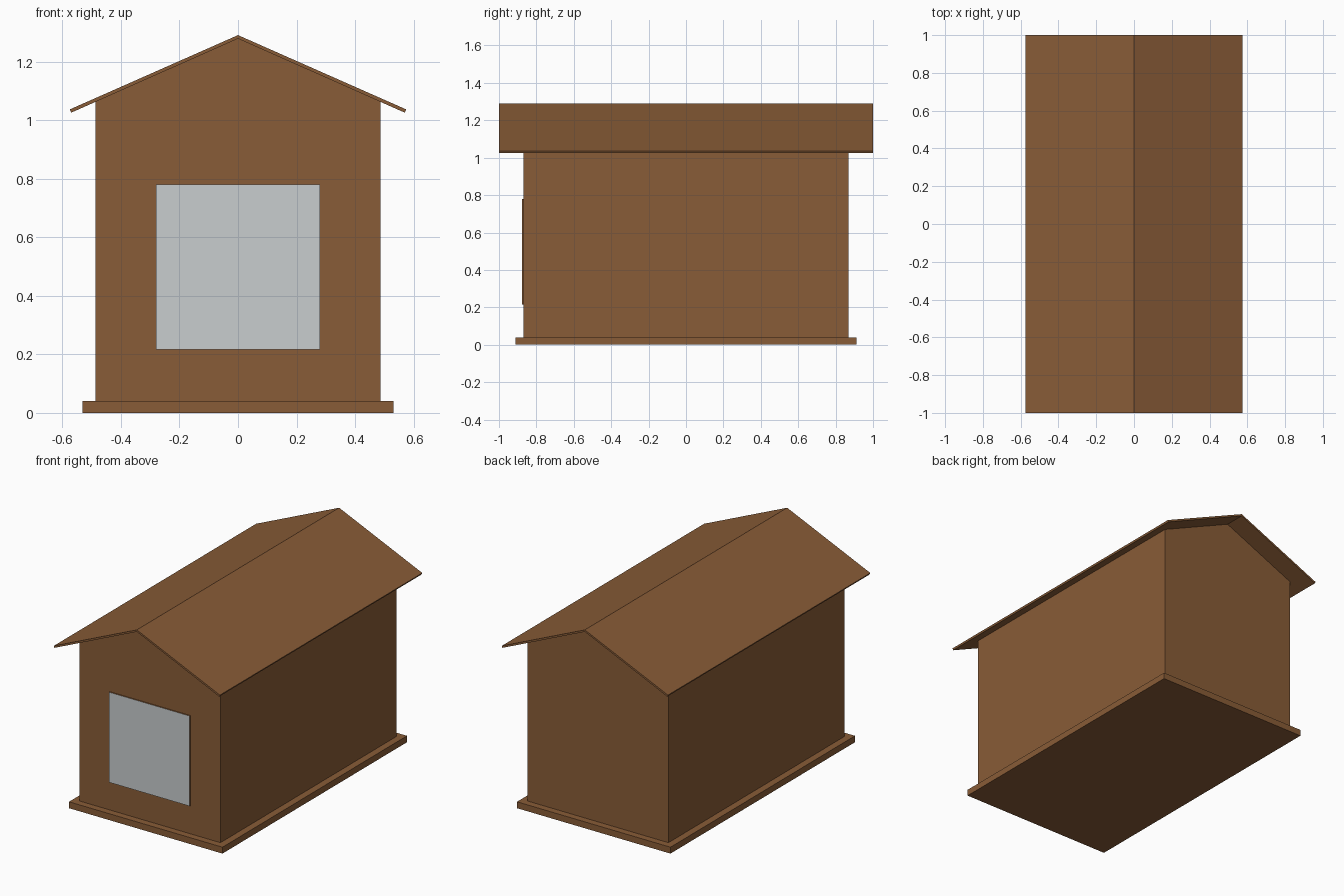
import bpy
import bmesh

cube = bpy.data.objects.get("Cube")
if cube:
    bpy.data.objects.remove(cube, do_unlink=True)


def material(name, rgb):
    mat = bpy.data.materials.new(name)
    mat.use_nodes = True
    mat.diffuse_color = (*rgb, 1)
    mat.node_tree.nodes["Principled BSDF"].inputs["Base Color"].default_value = (*rgb, 1)
    return mat


brown = material("brown wood", (0.25, 0.107, 0.038))
grey = material("pale grey glass", (0.58, 0.61, 0.62))


def extrude_profile(name, profile, y_front, y_back, mats=(brown,)):
    """Extrude an x-z outline from front to back."""
    bm = bmesh.new()
    face = bm.faces.new([bm.verts.new((x, y_front, z)) for x, z in profile])
    result = bmesh.ops.extrude_face_region(bm, geom=[face], use_keep_orig=True)
    for item in result["geom"]:
        if isinstance(item, bmesh.types.BMVert):
            item.co.y = y_back
    bmesh.ops.recalc_face_normals(bm, faces=bm.faces)
    mesh = bpy.data.meshes.new(name)
    bm.to_mesh(mesh)
    bm.free()
    for mat in mats:
        mesh.materials.append(mat)
    obj = bpy.data.objects.new(name, mesh)
    bpy.context.collection.objects.link(obj)
    return obj


def rectangle(half_width, bottom, top):
    return [(-half_width, bottom), (half_width, bottom),
            (half_width, top), (-half_width, top)]


# Floor slab
extrude_profile("base", rectangle(0.531, 0, 0.04), -0.912, 0.912)

# Gabled body
extrude_profile("walls", [(-0.487, 0.04), (0.487, 0.04), (0.487, 1.066),
                          (0, 1.28), (-0.487, 1.066)], -0.869, 0.869)

# Thin overhanging roof
extrude_profile("roof", [(-0.575, 1.037), (0, 1.291), (0.575, 1.037),
                         (0.57, 1.026), (0, 1.279), (-0.57, 1.026)], -1, 1)

# Window plate with a glass front and wooden edges
window = extrude_profile("window", rectangle(0.28, 0.216, 0.78), -0.877, -0.868, (brown, grey))
for poly in window.data.polygons:
    if poly.normal.y < -0.5:
        poly.material_index = 1
